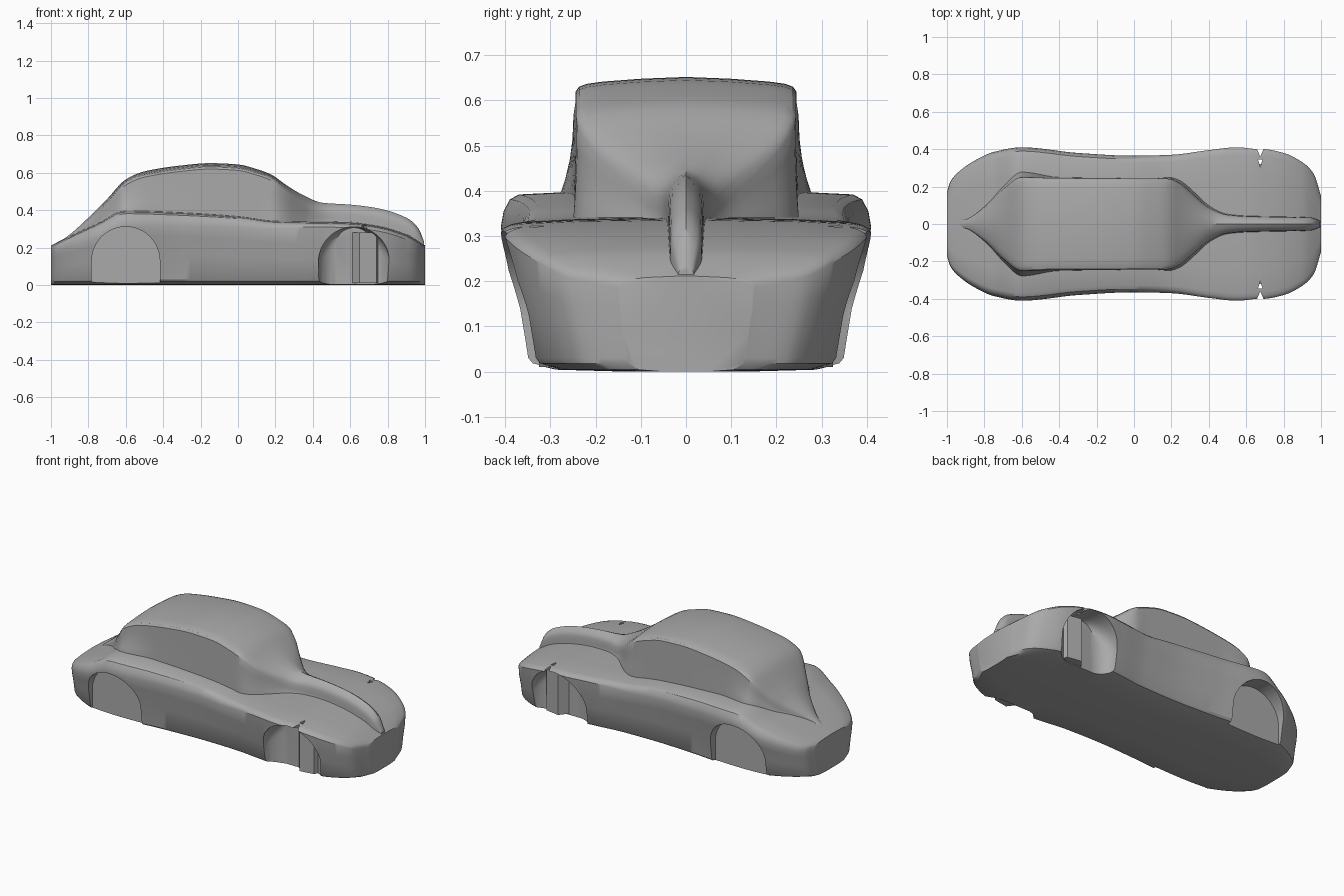
import bpy
import bmesh
import math

if "Cube" in bpy.data.objects:
    bpy.data.objects.remove(bpy.data.objects["Cube"], do_unlink=True)

# One plain grey paint for the whole shell
GREY = (0.4, 0.4, 0.4, 1.0)
paint = bpy.data.materials.new("plain grey")
paint.use_nodes = True
paint.diffuse_color = GREY
paint.node_tree.nodes["Principled BSDF"].inputs["Base Color"].default_value = GREY

# Design curves along the length (x, value)
BODY_WIDTH = [(-1, .17), (-.98, .23), (-.93, .285), (-.85, .34), (-.75, .385),
              (-.6, .41), (-.3, .38), (0, .365), (.2, .37), (.4, .395),
              (.55, .41), (.7, .4), (.8, .38), (.9, .33), (.96, .27), (1, .15)]
DECK = [(-1, .2), (-.9, .25), (-.75, .32), (-.6, .39), (-.3, .38), (0, .36),
        (.2, .335), (.6, .325), (.75, .305), (.9, .26), (1, .2)]
SHOULDER = [(-1, .03), (-.6, .07), (0, .05), (.4, .02), (1, .015)]
ROOF = [(-1, .2), (-.9, .27), (-.8, .36), (-.7, .46), (-.6, .565), (-.5, .608),
        (-.3, .64), (-.15, .652), (0, .645), (.1, .62), (.18, .59), (.25, .54),
        (.35, .48), (.45, .44), (.6, .43), (.75, .41), (.9, .36), (.96, .31), (1, .22)]
CABIN_WIDTH = [(-1, .01), (-.9, .025), (-.8, .09), (-.7, .185), (-.6, .25), (-.4, .245),
               (.18, .243), (.24, .22), (.32, .155), (.4, .09), (.5, .05),
               (.6, .042), (.94, .035), (1, .015)]
FLARE = [(-1, 0), (-.75, .012), (-.6, .03), (-.4, .005), (.1, 0), (.3, .02), (.5, .005), (1, 0)]


def smooth(points, x):
    """Cubic interpolation with clamped slopes, so flat stretches stay flat."""
    slopes = [(q[1] - p[1]) / (q[0] - p[0]) for p, q in zip(points, points[1:])]
    tangents = [slopes[0]]
    for a, b in zip(slopes, slopes[1:]):
        tangents.append(2 * a * b / (a + b) if a * b > 0 else 0)
    tangents.append(slopes[-1])
    for i, (p, q) in enumerate(zip(points, points[1:])):
        if x <= q[0]:
            break
    h = q[0] - p[0]
    t = min(max((x - p[0]) / h, 0), 1)
    return (p[1] * (1 + 2 * t) * (1 - t) ** 2 + q[1] * t * t * (3 - 2 * t)
            + h * t * (1 - t) * (tangents[i] * (1 - t) - tangents[i + 1] * t))


def add_loft(name, rings):
    """Skin a row of closed rings and cap both ends."""
    bm = bmesh.new()
    loops = [[bm.verts.new(co) for co in ring] for ring in rings]
    n = len(loops[0])
    for a, b in zip(loops, loops[1:]):
        for i in range(n):
            j = (i + 1) % n
            bm.faces.new((a[i], a[j], b[j], b[i]))
    bm.faces.new(loops[0])
    bm.faces.new(loops[-1])
    bmesh.ops.recalc_face_normals(bm, faces=bm.faces)
    mesh = bpy.data.meshes.new(name)
    bm.to_mesh(mesh)
    bm.free()
    mesh.materials.append(paint)
    obj = bpy.data.objects.new(name, mesh)
    bpy.context.collection.objects.link(obj)
    return obj


def mirrored(x, half):
    """Close a centre-top to bottom half outline; the first point is on the centre."""
    return [(x, y, z) for y, z in half] + [(x, -y, z) for y, z in reversed(half[1:])]


def body_ring(x):
    w, deck, drop = (smooth(c, x) for c in (BODY_WIDTH, DECK, SHOULDER))
    low = w * .875
    return mirrored(x, [(0, deck + .012), (w * .6, deck + .008), (w * .9, deck + .002),
                        (w * .95, deck - drop * .12), (w * .985, deck - drop * .5),
                        (w, deck - drop), (w * .975, deck * .68), (w * .92, deck * .42),
                        (low, .03), (low * .97, .018), (low * .8, .004), (low * .4, 0)])


def cabin_ring(x):
    w, top, deck, flare = (smooth(c, x) for c in (CABIN_WIDTH, ROOF, DECK, FLARE))
    top = max(top, deck + .005)
    rise = top - deck
    drop = min(.03 + .3 * max(0, .25 - w), rise * .7)
    half = [(w * s, top - drop * d) for s, d in
            ((0, 0), (.4, .12), (.75, .32), (.9, .48), (.97, .68), (1, 1))]
    side = rise - drop
    half += [(w + flare * k * k, top - drop - side * k) for k in (.25, .5, .75, 1)]
    half.append((w + flare, deck - .03))
    return mirrored(x, half)


def arch(cx, radius, y, top):
    """Round-topped opening outline, running below the floor."""
    pts = [(cx + radius * math.cos(a), y, top - radius + radius * math.sin(a))
           for a in (math.pi * i / 24 for i in range(25))]
    return [(cx + radius, y, -.1)] + pts + [(cx - radius, y, -.1)]


def cut(target, cutter):
    cutter.hide_render = True
    mod = target.modifiers.new("cut", "BOOLEAN")
    mod.operation = "DIFFERENCE"
    mod.solver = "EXACT"
    mod.object = cutter
    bpy.context.view_layer.objects.active = target
    bpy.ops.object.modifier_apply(modifier=mod.name)
    bpy.data.objects.remove(cutter, do_unlink=True)


def shade(obj, degrees):
    bpy.ops.object.select_all(action="DESELECT")
    obj.select_set(True)
    bpy.context.view_layer.objects.active = obj
    bpy.ops.object.shade_smooth_by_angle(angle=math.radians(degrees))


# Stations crowd together at the rounded ends
STEPS = 110
stations = [math.sin(math.pi / 2 * (2 * i / STEPS - 1)) for i in range(STEPS + 1)]
body = add_loft("lower_body", [body_ring(x) for x in stations])
cabin = add_loft("cabin_and_hood_ridge", [cabin_ring(x * .995) for x in stations])

# Wheel wells: flat shallow ones at the back, hollowed ones at the front
for side in (1, -1):
    cut(body, add_loft("back_well_cutter",
                       [arch(-.6, .182, side * y, .312) for y in (.6, .31)]))
    cut(body, add_loft("front_well_cutter",
                       [arch(.62, r, side * y, .302 + r * .05)
                        for y, r in ((.6, .19), (.355, .19), (.32, .175), (.29, .14), (.275, .1))]))
    # Small split in the fender edge above the front wheel
    for y0, y1, width in ((.305, .345, .012), (.36, .43, .03)):
        ring = [(.675, y0), (.675 + width, y1), (.675 - width, y1)]
        cut(body, add_loft("fender_split_cutter",
                           [[(x, side * y, z) for x, y in ring] for z in (.25, .4)]))
    # Upright rib inside the front well
    rib = [(.6, .26), (.65, .325), (.74, .31), (.76, .26)]
    name = "left" if side > 0 else "right"
    shade(add_loft("front_well_rib_" + name,
                   [[(x, side * y, z) for x, y in rib] for z in (.01, .28)]), 30)

shade(body, 32)
shade(cabin, 32)
